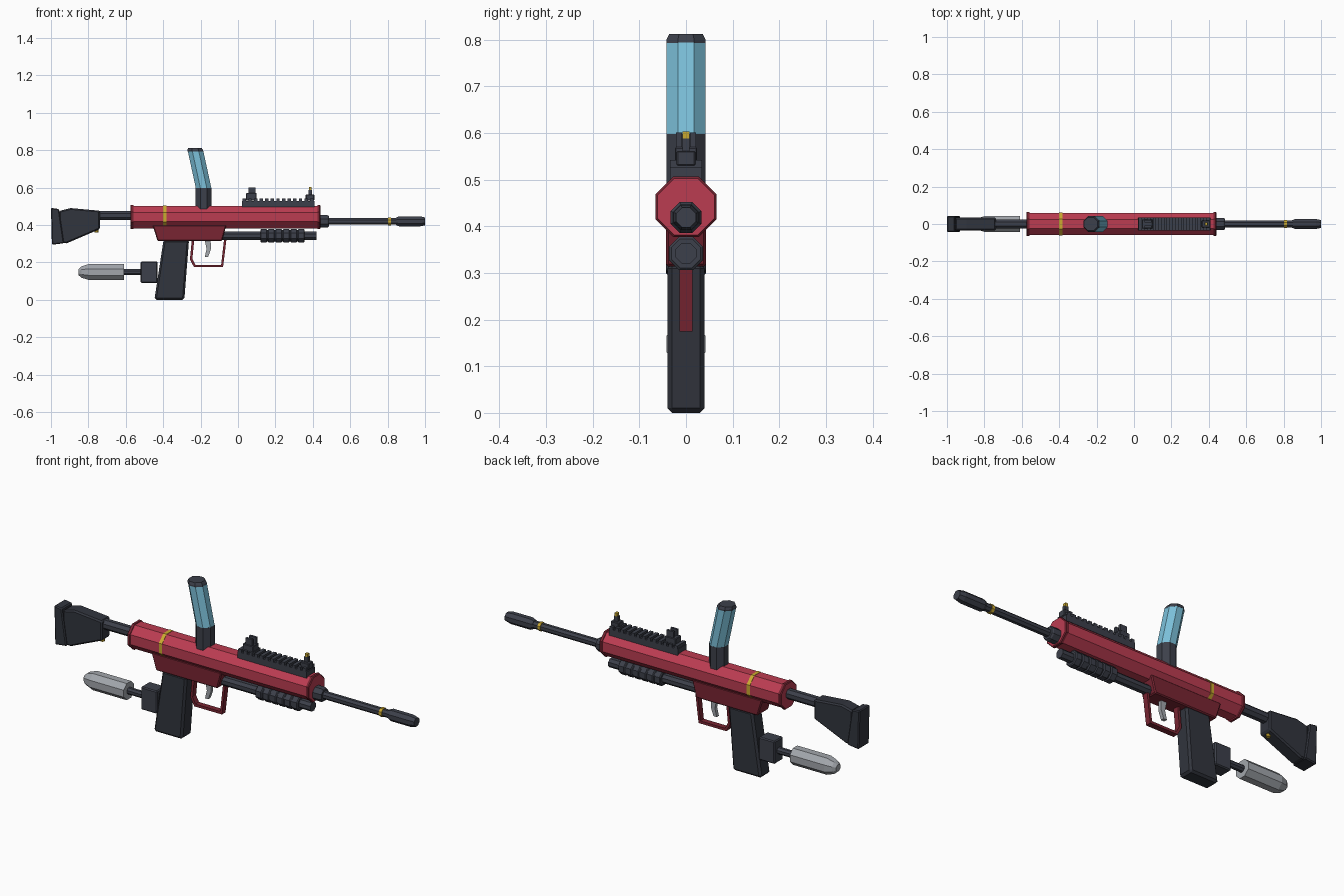
import bpy, bmesh
from mathutils import Vector
from math import pi, cos, sin

if "Cube" in bpy.data.objects:
    bpy.data.objects.remove(bpy.data.objects["Cube"])


def material(name, rgb):
    m = bpy.data.materials.new(name)
    m.use_nodes = True
    m.diffuse_color = (*rgb, 1)
    m.node_tree.nodes["Principled BSDF"].inputs["Base Color"].default_value = (*rgb, 1)
    return m


RED = material("red", (0.5, 0.046, 0.083))
MAROON = material("dark red", (0.19, 0.018, 0.032))
DARK = material("charcoal", (0.046, 0.051, 0.069))
GRIP = material("dark grip", (0.031, 0.035, 0.047))
CYAN = material("light blue", (0.2, 0.53, 0.7))
GREY = material("light grey", (0.36, 0.38, 0.41))
GOLD = material("yellow", (0.6, 0.4, 0.03))


def finish(name, bm, *mats):
    bmesh.ops.recalc_face_normals(bm, faces=bm.faces)
    mesh = bpy.data.meshes.new(name)
    bm.to_mesh(mesh)
    bm.free()
    for m in mats:
        mesh.materials.append(m)
    ob = bpy.data.objects.new(name, mesh)
    bpy.context.collection.objects.link(ob)
    return ob


def loft(name, sections, axis, mat, end_mat=None):
    """Octagonal tube through (x, z, apothem) sections, flats facing the axes."""
    bm = bmesh.new()
    rings = []
    for x, z, a in sections:
        r = a / cos(pi / 8)
        ring = []
        for i in range(8):
            t = pi / 8 + i * pi / 4
            u, v = r * cos(t), r * sin(t)
            ring.append(bm.verts.new((x, u, z + v) if axis == "X" else (x + u, v, z)))
        rings.append(ring)
    for a, b in zip(rings, rings[1:]):
        for i in range(8):
            j = (i + 1) % 8
            bm.faces.new((a[i], a[j], b[j], b[i]))
    for ring in (rings[0], rings[-1]):
        bm.faces.new(ring).material_index = 1 if end_mat else 0
    return finish(name, bm, *([mat, end_mat] if end_mat else [mat]))


def tube(name, z, stations, mat, end_mat=None):
    return loft(name, [(x, z, a) for x, a in stations], "X", mat, end_mat)


def prism(name, profile, half, mat, bevel=0.0, y=0.0):
    """Side profile in x and z, extruded across the width."""
    bm = bmesh.new()
    face = bm.faces.new([bm.verts.new((x, y - half, z)) for x, z in profile])
    new = bmesh.ops.extrude_face_region(bm, geom=[face])["geom"]
    verts = [v for v in new if isinstance(v, bmesh.types.BMVert)]
    bmesh.ops.translate(bm, verts=verts, vec=Vector((0, 2 * half, 0)))
    ob = finish(name, bm, mat)
    if bevel:
        mod = ob.modifiers.new("chamfer", "BEVEL")
        mod.width, mod.segments = bevel, 1
    return ob


def box(name, x0, x1, z0, z1, half, mat, bevel=0.0, y=0.0):
    return prism(name, [(x0, z0), (x1, z0), (x1, z1), (x0, z1)], half, mat, bevel, y)


# Main body with end flanges and a painted band
tube("body", 0.442, [(-0.57, 0.06), (0.43, 0.06)], RED)
tube("rear_flange", 0.442, [(-0.576, 0.061), (-0.572, 0.065), (-0.56, 0.065)], MAROON, RED)
tube("front_flange", 0.442, [(0.425, 0.065), (0.436, 0.065), (0.44, 0.061)], MAROON, RED)
tube("body_band", 0.442, [(-0.4, 0.0615), (-0.382, 0.0615)], GOLD)

# Barrel
tube("barrel_collar", 0.419, [(0.435, 0.033), (0.478, 0.033), (0.486, 0.028)], DARK)
tube("barrel", 0.419, [(0.44, 0.018), (0.87, 0.018)], DARK)
tube("barrel_ring", 0.419, [(0.802, 0.021), (0.817, 0.021)], GOLD)
tube("muzzle", 0.419, [(0.845, 0.02), (0.862, 0.027), (0.972, 0.027), (1.0, 0.021)], DARK)

# Under-barrel tube and ribbed fore grip
tube("lower_tube", 0.342, [(-0.09, 0.022), (0.42, 0.022)], DARK)
ribs = []
for i in range(6):
    x = 0.12 + i * 0.04
    ribs += [(x, 0.031), (x + 0.004, 0.036), (x + 0.032, 0.036), (x + 0.036, 0.031)]
tube("fore_grip", 0.342, ribs, DARK)

# Lower receiver, grip frame and trigger
prism("lower_receiver", [(-0.43, 0.314), (-0.085, 0.314), (-0.062, 0.4), (-0.457, 0.4)],
      0.043, MAROON, 0.005)
prism("grip", [(-0.447, 0), (-0.287, 0), (-0.262, 0.32), (-0.398, 0.32)], 0.04, GRIP, 0.01)
prism("trigger_guard", [(-0.247, 0.32), (-0.257, 0.215), (-0.235, 0.174), (-0.08, 0.174),
                        (-0.062, 0.32), (-0.075, 0.32), (-0.09, 0.187), (-0.228, 0.187),
                        (-0.244, 0.218), (-0.234, 0.32)], 0.014, MAROON)
prism("trigger", [(-0.178, 0.32), (-0.168, 0.27), (-0.178, 0.228), (-0.16, 0.228),
                  (-0.145, 0.27), (-0.146, 0.32)], 0.009, GREY)

# Air tank with its adapter
box("tank_adapter", -0.52, -0.43, 0.09, 0.205, 0.035, DARK, 0.005)
tube("tank_neck", 0.148, [(-0.63, 0.016), (-0.5, 0.016)], DARK)
tube("air_tank", 0.148, [(-0.852, 0.017), (-0.837, 0.03), (-0.8, 0.042), (-0.61, 0.042)], GREY)

# Shoulder stock
tube("stock_tube", 0.45, [(-0.78, 0.024), (-0.57, 0.024)], DARK)
prism("stock", [(-0.955, 0.305), (-0.915, 0.302), (-0.738, 0.378), (-0.738, 0.476),
                (-0.895, 0.49), (-0.955, 0.475)], 0.035, GRIP, 0.007)
prism("butt_plate", [(-0.995, 0.294), (-0.93, 0.302), (-0.957, 0.485), (-1.0, 0.491)],
      0.043, GRIP, 0.005)
loft("stock_knob", [(-0.757, 0.36, 0.01), (-0.757, 0.4, 0.01)], "Z", GOLD)

# Feed neck and leaning loader tube
loft("feed_neck", [(-0.184, 0.48, 0.042), (-0.184, 0.598, 0.042)], "Z", DARK)
loft("loader_tube", [(-0.184, 0.597, 0.0415), (-0.227, 0.795, 0.0415)], "Z", CYAN)
loft("loader_cap", [(-0.227, 0.793, 0.042), (-0.229, 0.8, 0.042), (-0.231, 0.812, 0.036)],
     "Z", DARK)

# Toothed top rail
box("rail_base", 0.022, 0.408, 0.495, 0.527, 0.034, DARK)
for i in range(13):
    x = 0.025 + i * 0.03
    box("rail_tooth", x, x + 0.018, 0.525, 0.542, 0.034, DARK)

# Rear sight with paired posts, front sight with bright pip
box("rear_sight_base", 0.042, 0.1, 0.53, 0.57, 0.024, DARK, 0.003)
for side in (-1, 1):
    box("rear_sight_post", 0.056, 0.094, 0.56, 0.601, 0.006, DARK, y=side * 0.015)
box("front_sight_base", 0.362, 0.408, 0.53, 0.562, 0.02, DARK, 0.003)
box("front_sight_post", 0.376, 0.396, 0.555, 0.588, 0.008, DARK)
box("front_sight_pip", 0.379, 0.393, 0.586, 0.603, 0.008, GOLD)
